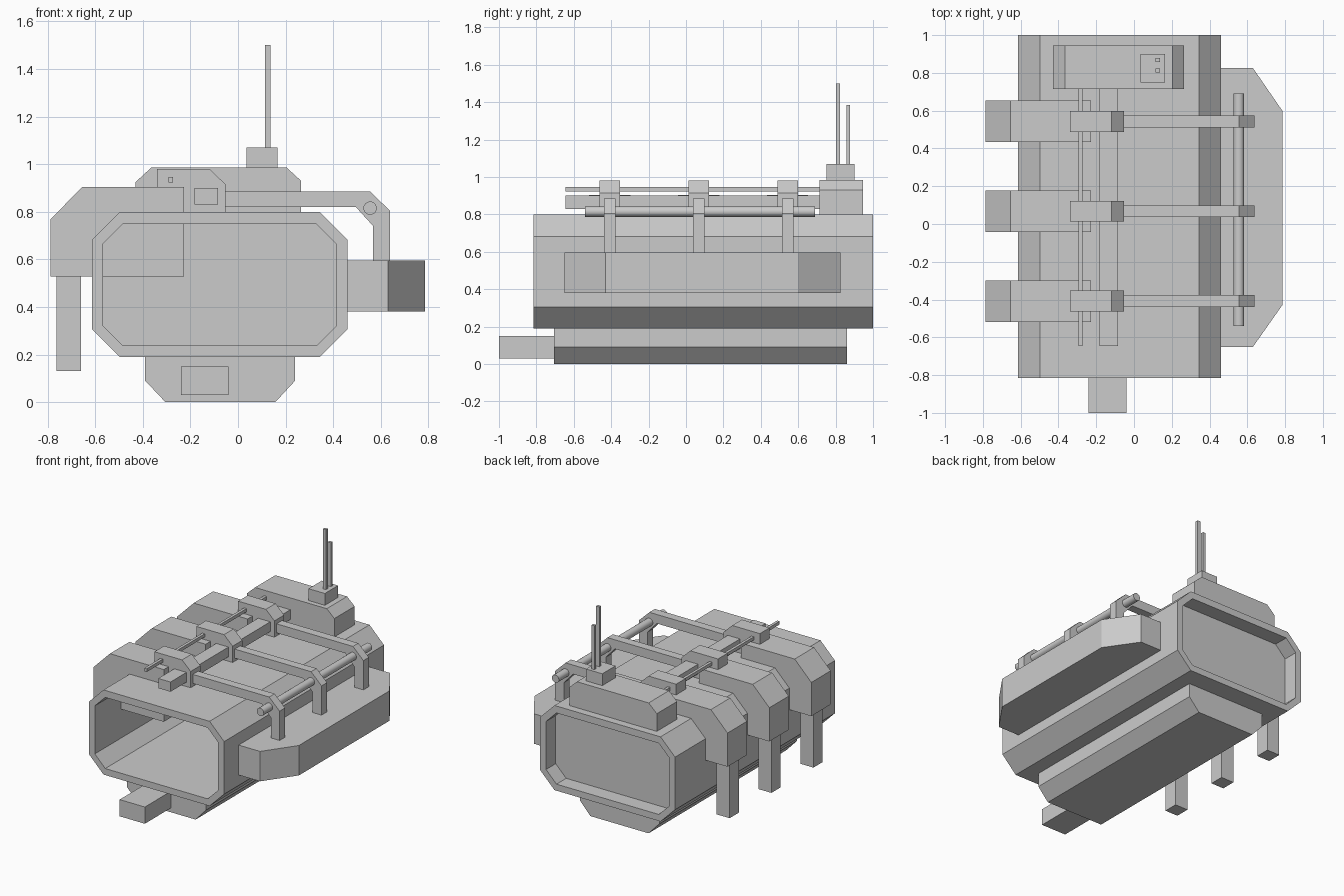
import bpy, bmesh, math

old = bpy.data.objects.get("Cube")
if old:
    bpy.data.objects.remove(old, do_unlink=True)

grey = bpy.data.materials.new("plain grey")
grey.use_nodes = True
colour = (0.6, 0.6, 0.6, 1)
grey.diffuse_color = colour
grey.node_tree.nodes["Principled BSDF"].inputs["Base Color"].default_value = colour


def loft(name, rings):
    """Skin a series of matching closed rings and cap both ends."""
    bm = bmesh.new()
    loops = [[bm.verts.new(p) for p in ring] for ring in rings]
    n = len(loops[0])
    for a, b in zip(loops, loops[1:]):
        for i in range(n):
            j = (i + 1) % n
            bm.faces.new((a[i], a[j], b[j], b[i]))
    bm.faces.new(loops[0])
    bm.faces.new(loops[-1])
    bmesh.ops.recalc_face_normals(bm, faces=bm.faces)
    mesh = bpy.data.meshes.new(name)
    bm.to_mesh(mesh)
    bm.free()
    mesh.materials.append(grey)
    ob = bpy.data.objects.new(name, mesh)
    bpy.context.collection.objects.link(ob)
    return ob


def ring_y(profile, y):
    return [(x, y, z) for x, z in profile]


def extrude_y(name, profile, y0, y1):
    return loft(name, [ring_y(profile, y0), ring_y(profile, y1)])


def box(name, x0, x1, y0, y1, z0, z1):
    return extrude_y(name, [(x0, z0), (x1, z0), (x1, z1), (x0, z1)], y0, y1)


def octagon(x0, x1, z0, z1, c):
    return [(x0 + c, z0), (x1 - c, z0), (x1, z0 + c), (x1, z1 - c),
            (x1 - c, z1), (x0 + c, z1), (x0, z1 - c), (x0, z0 + c)]


# Hollow hull, open at the front, shallow recess at the back
outer = octagon(-0.613, 0.46, 0.19, 0.798, 0.115)
inner = octagon(-0.567, 0.412, 0.237, 0.748, 0.083)
loft("hull", [ring_y(inner, 0.87), ring_y(inner, -0.815), ring_y(outer, -0.815),
              ring_y(outer, 1.0), ring_y(inner, 1.0), ring_y(inner, 0.89)])

# Keel and front stub
extrude_y("keel", [(-0.39, 0.19), (-0.39, 0.09), (-0.305, 0), (0.157, 0),
                   (0.24, 0.09), (0.24, 0.19)], -0.705, 0.86)
box("front_stub", -0.24, -0.04, -1.0, -0.70, 0.03, 0.15)

# Side pod with tapered ends
plan = [(0.45, -0.65), (0.63, -0.65), (0.785, -0.43), (0.785, 0.60),
        (0.63, 0.825), (0.45, 0.825)]
loft("side_pod", [[(x, y, z) for x, y in plan] for z in (0.38, 0.595)])

# Rear housing and antennas
extrude_y("rear_housing", [(-0.43, 0.79), (-0.43, 0.925), (-0.365, 0.985),
                           (0.205, 0.985), (0.265, 0.93), (0.265, 0.79)], 0.715, 0.945)
box("antenna_base", 0.035, 0.165, 0.75, 0.90, 0.98, 1.07)
for name, y, top in (("tall_antenna", 0.813, 1.5), ("short_antenna", 0.868, 1.385)):
    box(name, 0.113, 0.137, y - 0.01, y + 0.01, 1.06, top)

# Repeated arm, leg, bracket and hoop sets
arm = [(-0.787, 0.528), (-0.787, 0.77), (-0.655, 0.903), (-0.227, 0.903), (-0.227, 0.528)]
bracket = [(-0.34, 0.90), (-0.34, 0.98), (-0.12, 0.98), (-0.052, 0.915),
           (-0.052, 0.79), (-0.23, 0.79), (-0.23, 0.90)]
hoop = [(-0.06, 0.82), (-0.06, 0.885), (0.555, 0.885), (0.638, 0.805),
        (0.638, 0.59), (0.568, 0.59), (0.568, 0.74), (0.495, 0.82)]
for i, y in enumerate((-0.408, 0.068, 0.543), 1):
    extrude_y(f"arm_{i}", arm, y - 0.11, y + 0.11)
    box(f"leg_{i}", -0.763, -0.66, y - 0.052, y + 0.052, 0.13, 0.53)
    extrude_y(f"bracket_{i}", bracket, y - 0.055, y + 0.055)
    extrude_y(f"hoop_{i}", hoop, y - 0.031, y + 0.031)

# Long bars along the roof
box("roof_bar", -0.182, -0.085, -0.645, 0.72, 0.83, 0.90)
box("thin_bar", -0.293, -0.273, -0.645, 0.72, 0.922, 0.945)

# Round rail through the hoop corners
circle = [(0.555 + 0.028 * math.cos(a * math.tau / 24),
           0.815 + 0.028 * math.sin(a * math.tau / 24)) for a in range(24)]
rail = extrude_y("round_rail", circle, -0.54, 0.69)
bpy.context.view_layer.objects.active = rail
rail.select_set(True)
bpy.ops.object.shade_smooth_by_angle()
